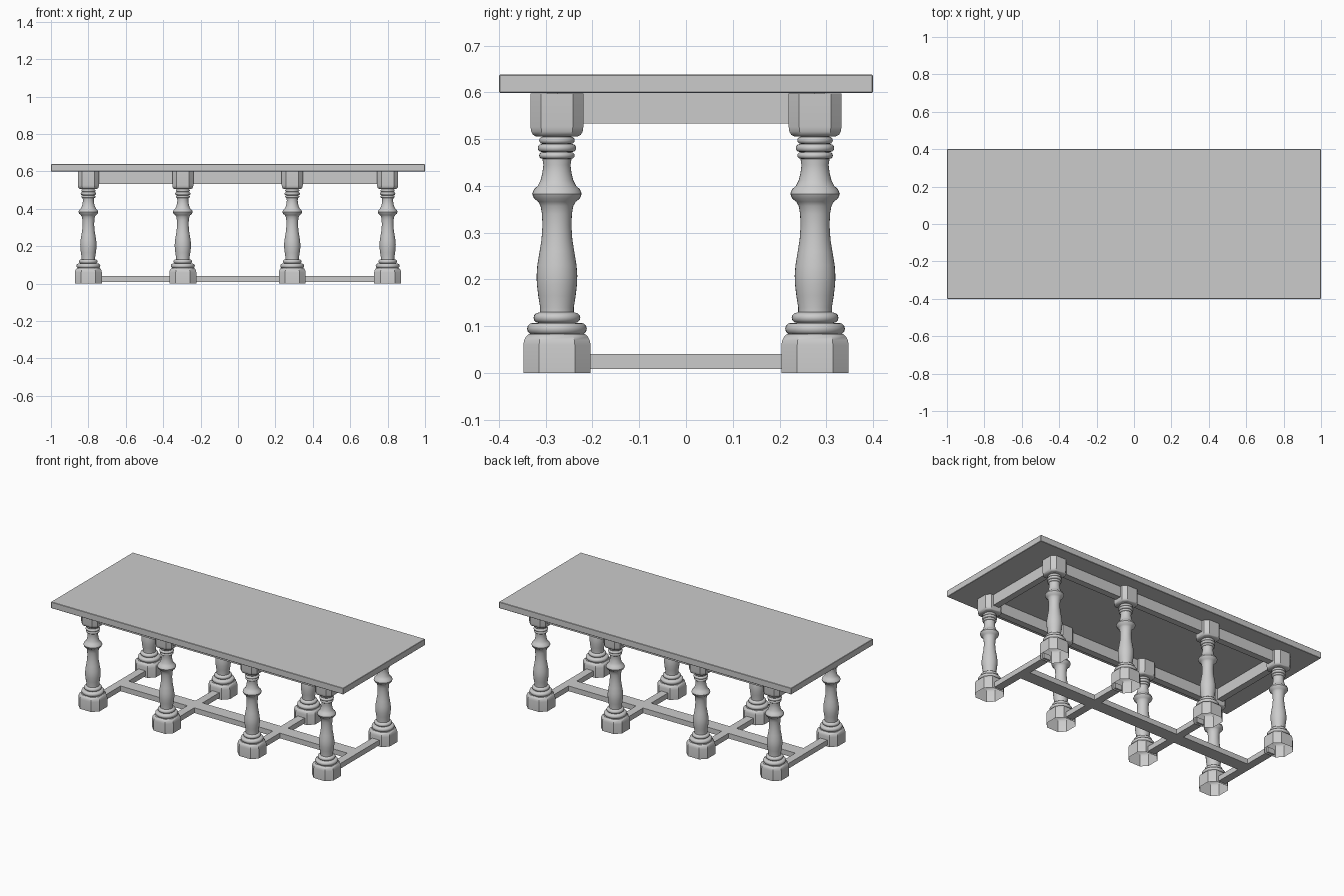
import bpy, bmesh, math

if "Cube" in bpy.data.objects:
    bpy.data.objects.remove(bpy.data.objects["Cube"])

LEG_X = (-0.80, -0.295, 0.29, 0.80)
LEG_Y = 0.276


def box(name, x, y, z, bevel=0.0):
    bm = bmesh.new()
    bmesh.ops.create_cube(bm, size=1)
    for v in bm.verts:
        v.co = [lo + (c + 0.5) * (hi - lo) for c, (lo, hi) in zip(v.co, (x, y, z))]
    if bevel:
        bmesh.ops.bevel(bm, geom=bm.edges[:], offset=bevel, segments=1, affect='EDGES')
    me = bpy.data.meshes.new(name)
    bm.to_mesh(me)
    bm.free()
    ob = bpy.data.objects.new(name, me)
    bpy.context.collection.objects.link(ob)
    return ob


def circle(r):
    return [(r * math.cos(i * math.tau / 32), r * math.sin(i * math.tau / 32)) for i in range(32)]


def clipped_square(ratio):
    def section(h):
        k = h * (1 - ratio)
        return [(h, -k), (h, k), (k, h), (-k, h), (-h, k), (-h, -k), (-k, -h), (k, -h)]
    return section


def loft(bm, section, profile, cap_bottom=False, cap_top=False):
    rings = [[bm.verts.new((x, y, z)) for x, y in section(r)] for r, z in profile]
    n = len(rings[0])
    for a, b in zip(rings, rings[1:]):
        for i in range(n):
            j = (i + 1) % n
            bm.faces.new((a[i], a[j], b[j], b[i]))
    if cap_bottom:
        bm.faces.new(rings[0][::-1])
    if cap_top:
        bm.faces.new(rings[-1])


def bead(r, z0, z1, inset):
    # half-round ring of the turning
    zc, h = (z0 + z1) / 2, (z1 - z0) / 2
    return [(r - inset + inset * math.cos(a), zc + h * math.sin(a))
            for a in (math.radians(d) for d in range(-90, 91, 30))]


# Turned shaft: base beads, vase, flange, neck, top beads
shaft = bead(0.064, 0.082, 0.107, 0.012) + bead(0.050, 0.107, 0.129, 0.011)
shaft += [(0.036, 0.130), (0.036, 0.140), (0.040, 0.165), (0.043, 0.190), (0.0435, 0.208),
          (0.042, 0.230), (0.037, 0.260), (0.033, 0.285), (0.031, 0.315), (0.032, 0.340),
          (0.035, 0.357), (0.040, 0.366), (0.049, 0.373), (0.053, 0.383), (0.049, 0.393),
          (0.041, 0.400), (0.035, 0.412), (0.031, 0.428), (0.029, 0.445), (0.031, 0.457)]
shaft += bead(0.038, 0.458, 0.472, 0.007) + bead(0.041, 0.473, 0.489, 0.007)
shaft += bead(0.038, 0.490, 0.505, 0.007) + [(0.031, 0.510)]

bm = bmesh.new()
loft(bm, circle, shaft)
# Foot block, open underneath
loft(bm, clipped_square(0.47), [(0.072, 0), (0.072, 0.060), (0.070, 0.070), (0.066, 0.078),
                                (0.060, 0.083)], cap_top=True)
# Head block
loft(bm, clipped_square(0.40), [(0.045, 0.506), (0.051, 0.509), (0.055, 0.516), (0.0565, 0.526),
                                (0.0565, 0.598)], True, True)
leg_mesh = bpy.data.meshes.new("leg")
bm.to_mesh(leg_mesh)
bm.free()

# Eight legs
for x in LEG_X:
    for y in (-LEG_Y, LEG_Y):
        leg = bpy.data.objects.new("leg", leg_mesh)
        leg.location = (x, y, 0)
        bpy.context.collection.objects.link(leg)
bpy.ops.object.select_all(action='DESELECT')
bpy.context.view_layer.objects.active = leg
leg.select_set(True)
bpy.ops.object.shade_smooth_by_angle(angle=math.radians(35))

# Table top
box("table_top", (-1, 1), (-0.4, 0.4), (0.599, 0.638), 0.002)

# Aprons
for s in (-1, 1):
    box("long_apron", (-0.8, 0.8), (s * LEG_Y - 0.02, s * LEG_Y + 0.02), (0.533, 0.599))
    box("end_apron", (s * 0.8 - 0.02, s * 0.8 + 0.02), (-LEG_Y, LEG_Y), (0.533, 0.599))

# Floor stretchers
for x in LEG_X:
    box("cross_stretcher", (x - 0.024, x + 0.024), (-0.215, 0.215), (0.008, 0.040))
box("long_stretcher", (-0.8, 0.8), (-0.04, 0.04), (0.008, 0.040))
